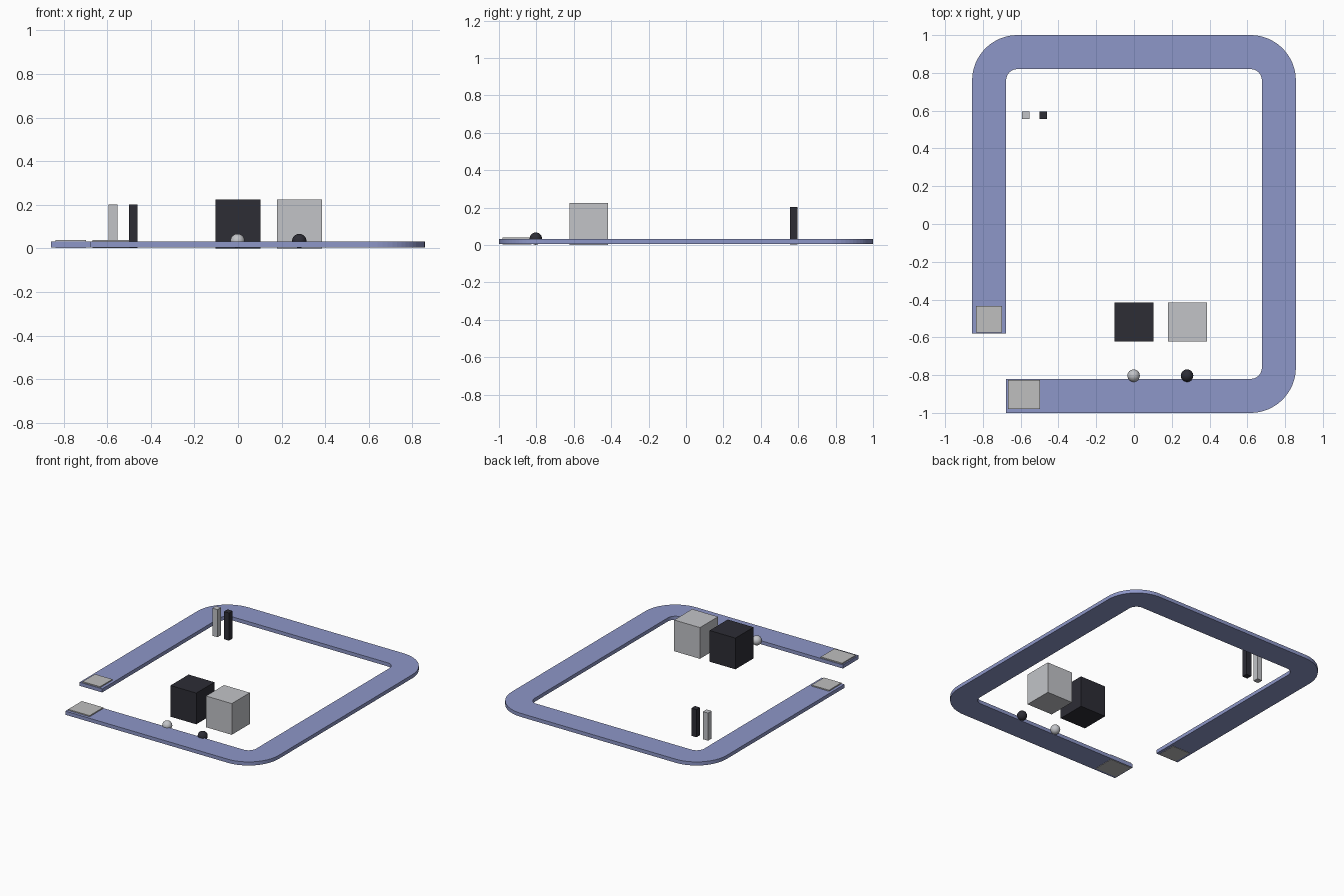
import bpy, bmesh, math

if "Cube" in bpy.data.objects:
    bpy.data.objects.remove(bpy.data.objects["Cube"])


def mat(name, rgb):
    m = bpy.data.materials.new(name)
    m.diffuse_color = (*rgb, 1)
    m.use_nodes = True
    m.node_tree.nodes["Principled BSDF"].inputs["Base Color"].default_value = m.diffuse_color
    return m


blue = mat("periwinkle_blue", (0.27, 0.31, 0.58))
light = mat("light_grey", (0.54, 0.55, 0.575))
dark = mat("charcoal", (0.026, 0.026, 0.036))
pad_grey = mat("pad_grey", (0.52, 0.52, 0.52))


def finish(name, bm, material):
    bmesh.ops.recalc_face_normals(bm, faces=bm.faces)
    me = bpy.data.meshes.new(name)
    bm.to_mesh(me)
    bm.free()
    me.materials.append(material)
    ob = bpy.data.objects.new(name, me)
    bpy.context.collection.objects.link(ob)
    return ob


def box(name, lo, hi, material):
    bm = bmesh.new()
    bmesh.ops.create_cube(bm, size=1)
    for v in bm.verts:
        v.co = [(a + b) / 2 + c * (b - a) for a, b, c in zip(lo, hi, v.co)]
    return finish(name, bm, material)


def ball(name, x, material):
    bm = bmesh.new()
    bmesh.ops.create_uvsphere(bm, u_segments=24, v_segments=16, radius=0.033)
    bmesh.ops.translate(bm, verts=bm.verts, vec=(x, -0.803, 0.034))
    ob = finish(name, bm, material)
    for p in ob.data.polygons:
        p.use_smooth = True


# Open loop track: paired outer and inner outline points, swept round three corners
CX, CY, R_OUT, R_IN, STEPS = 0.617, 0.76, 0.24, 0.06, 16
pairs = [((-CX - R_OUT, -0.58), (-CX - R_IN, -0.58))]
for sx, sy, start in ((-1, 1, 180), (1, 1, 90), (1, -1, 0)):
    for i in range(STEPS + 1):
        a = math.radians(start - 90 * i / STEPS)
        pairs.append(tuple((sx * CX + r * math.cos(a), sy * CY + r * math.sin(a))
                           for r in (R_OUT, R_IN)))
pairs.append(((-0.677, -CY - R_OUT), (-0.677, -CY - R_IN)))

bm = bmesh.new()
rings = [[bm.verts.new((*p, z)) for p, z in ((o, 0.005), (o, 0.031), (n, 0.031), (n, 0.005))]
         for o, n in pairs]
for a, b in zip(rings, rings[1:]):
    for k in range(4):
        j = (k + 1) % 4
        bm.faces.new((a[k], a[j], b[j], b[k]))
bm.faces.new(rings[0])
bm.faces.new(rings[-1])
finish("track", bm, blue)

# Pads set through the track ends
box("left_end_pad", (-0.837, -0.575, 0.002), (-0.698, -0.434, 0.039), pad_grey)
box("front_end_pad", (-0.668, -0.98, 0.002), (-0.497, -0.825, 0.039), pad_grey)

# Large cubes
box("dark_cube", (-0.103, -0.622, 0), (0.103, -0.416, 0.225), dark)
box("light_cube", (0.18, -0.622, 0), (0.386, -0.416, 0.225), light)

# Slim posts
box("light_post", (-0.593, 0.555, 0.003), (-0.552, 0.596, 0.202), light)
box("dark_post", (-0.501, 0.555, 0.003), (-0.46, 0.596, 0.202), dark)

# Small balls
ball("light_ball", -0.002, light)
ball("dark_ball", 0.281, dark)
